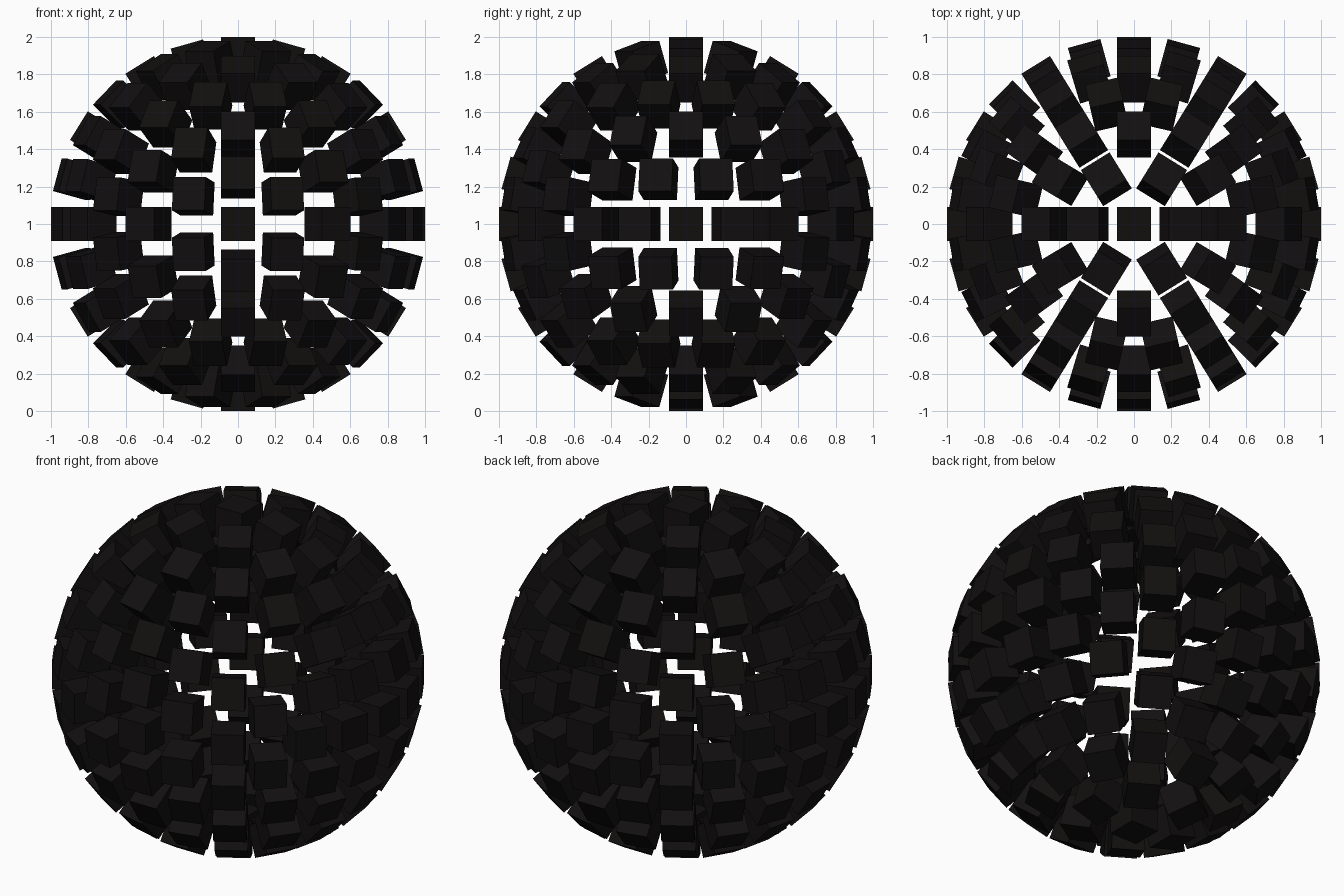
import bpy, bmesh
from itertools import combinations
from mathutils import Vector, Matrix

if "Cube" in bpy.data.objects:
    bpy.data.objects.remove(bpy.data.objects["Cube"])

HALF = 0.09            # half the edge of one block
RADIUS = 1.0 - HALF    # distance of block centres from the ball centre
PHI = (1 + 5 ** 0.5) / 2

# Directions: icosahedron corners, then edge midpoints added twice (12 -> 42 -> 162)
dirs = []
for a in (-1, 1):
    for b in (-PHI, PHI):
        dirs += [Vector(v).normalized() for v in ((a, 0, b), (b, a, 0), (0, b, a))]
for reach in (1.1, 0.65):
    dirs += [(p + q).normalized() for p, q in combinations(dirs, 2)
             if (p - q).length < reach]

# Near-black material
mat = bpy.data.materials.new("near_black")
mat.diffuse_color = (0.006, 0.0048, 0.0048, 1)
mat.use_nodes = True
mat.node_tree.nodes["Principled BSDF"].inputs["Base Color"].default_value = mat.diffuse_color

# Shell of blocks, each facing outward with one pair of edges level
bm = bmesh.new()
for n in dirs:
    side = Vector((0, 0, 1)).cross(n)
    side = side.normalized() if side.length > 1e-4 else Vector((1, 0, 0))
    up = n.cross(side)
    m = Matrix((side, up, n)).transposed().to_4x4()
    m.translation = n * RADIUS + Vector((0, 0, 1))
    bmesh.ops.create_cube(bm, size=2 * HALF, matrix=m)

mesh = bpy.data.meshes.new("block_shell")
bm.to_mesh(mesh)
bm.free()
mesh.materials.append(mat)
shell = bpy.data.objects.new("block_shell", mesh)
bpy.context.collection.objects.link(shell)
